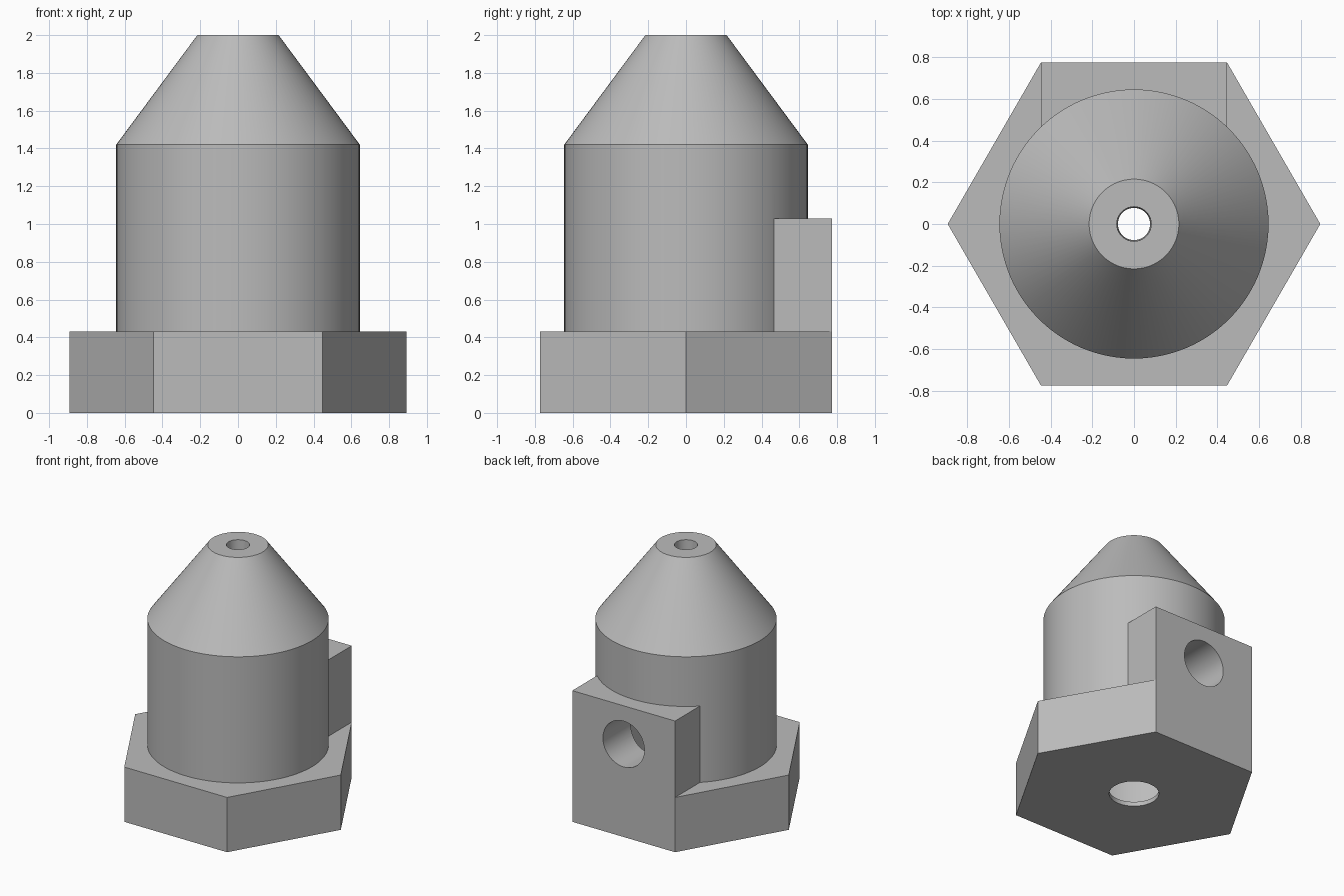
import bpy
import bmesh
import math
from mathutils import Matrix

cube = bpy.data.objects.get("Cube")
if cube:
    bpy.data.objects.remove(cube, do_unlink=True)

grey = bpy.data.materials.new("plain grey")
grey.use_nodes = True
colour = (0.5, 0.5, 0.5, 1)
grey.diffuse_color = colour
grey.node_tree.nodes["Principled BSDF"].inputs["Base Color"].default_value = colour


def finish(name, bm):
    bmesh.ops.recalc_face_normals(bm, faces=bm.faces)
    mesh = bpy.data.meshes.new(name)
    bm.to_mesh(mesh)
    bm.free()
    mesh.materials.append(grey)
    obj = bpy.data.objects.new(name, mesh)
    bpy.context.collection.objects.link(obj)
    return obj


def turned(name, profile, sides):
    """Solid of revolution about z from (radius, height) pairs, capped at both ends."""
    bm = bmesh.new()
    rings = []
    for r, z in profile:
        angles = [math.tau * i / sides for i in range(sides)]
        rings.append([bm.verts.new((r * math.cos(a), r * math.sin(a), z)) for a in angles])
    for low, high in zip(rings, rings[1:]):
        for i in range(sides):
            j = (i + 1) % sides
            bm.faces.new((low[i], low[j], high[j], high[i]))
    bm.faces.new(rings[0])
    bm.faces.new(rings[-1])
    return finish(name, bm)


def box(name, low, high):
    bm = bmesh.new()
    bmesh.ops.create_cube(bm, size=1)
    for v in bm.verts:
        v.co = [a + (b - a) * (c + 0.5) for a, b, c in zip(low, high, v.co)]
    return finish(name, bm)


def combine(target, tool, operation):
    """Apply an exact boolean, then discard the tool."""
    mod = target.modifiers.new(operation.lower(), 'BOOLEAN')
    mod.operation = operation
    mod.solver = 'EXACT'
    mod.object = tool
    bpy.context.view_layer.update()
    depsgraph = bpy.context.evaluated_depsgraph_get()
    mesh = bpy.data.meshes.new_from_object(target.evaluated_get(depsgraph))
    target.modifiers.clear()
    target.data = mesh
    bpy.data.objects.remove(tool, do_unlink=True)


HEX_R, HEX_H = 0.893, 0.43
FLAT = HEX_R * math.cos(math.pi / 6)

# Hexagonal base, round body with a conical tip, and side port block
nozzle = turned("nozzle_body", [(HEX_R, 0), (HEX_R, HEX_H)], 6)
block = box("port_block", (-HEX_R / 2, 0.1, 0), (HEX_R / 2, FLAT, 1.03))
body = turned("round_body", [(0.645, 0.2), (0.645, 1.42), (0.215, 2)], 96)
combine(nozzle, block, 'UNION')
combine(nozzle, body, 'UNION')

# Hollow chamber with a thin floor, tapering to the outlet
chamber = turned("chamber", [(0.47, 0.035), (0.47, 1.36), (0.077, 1.87), (0.085, 2.05)], 96)
combine(nozzle, chamber, 'DIFFERENCE')

# Inlet through the floor
inlet = turned("inlet", [(0.177, -0.1), (0.177, 0.2)], 64)
combine(nozzle, inlet, 'DIFFERENCE')

# Side port through the block
port = turned("side_port", [(0.18, 0.2), (0.18, 1)], 64)
port.data.transform(Matrix.Translation((0, 0, 0.73)) @ Matrix.Rotation(-math.pi / 2, 4, 'X'))
combine(nozzle, port, 'DIFFERENCE')

# Smooth round surfaces, crisp edges
bpy.ops.object.select_all(action='DESELECT')
nozzle.select_set(True)
bpy.context.view_layer.objects.active = nozzle
bpy.ops.object.shade_smooth_by_angle(angle=math.radians(25))
